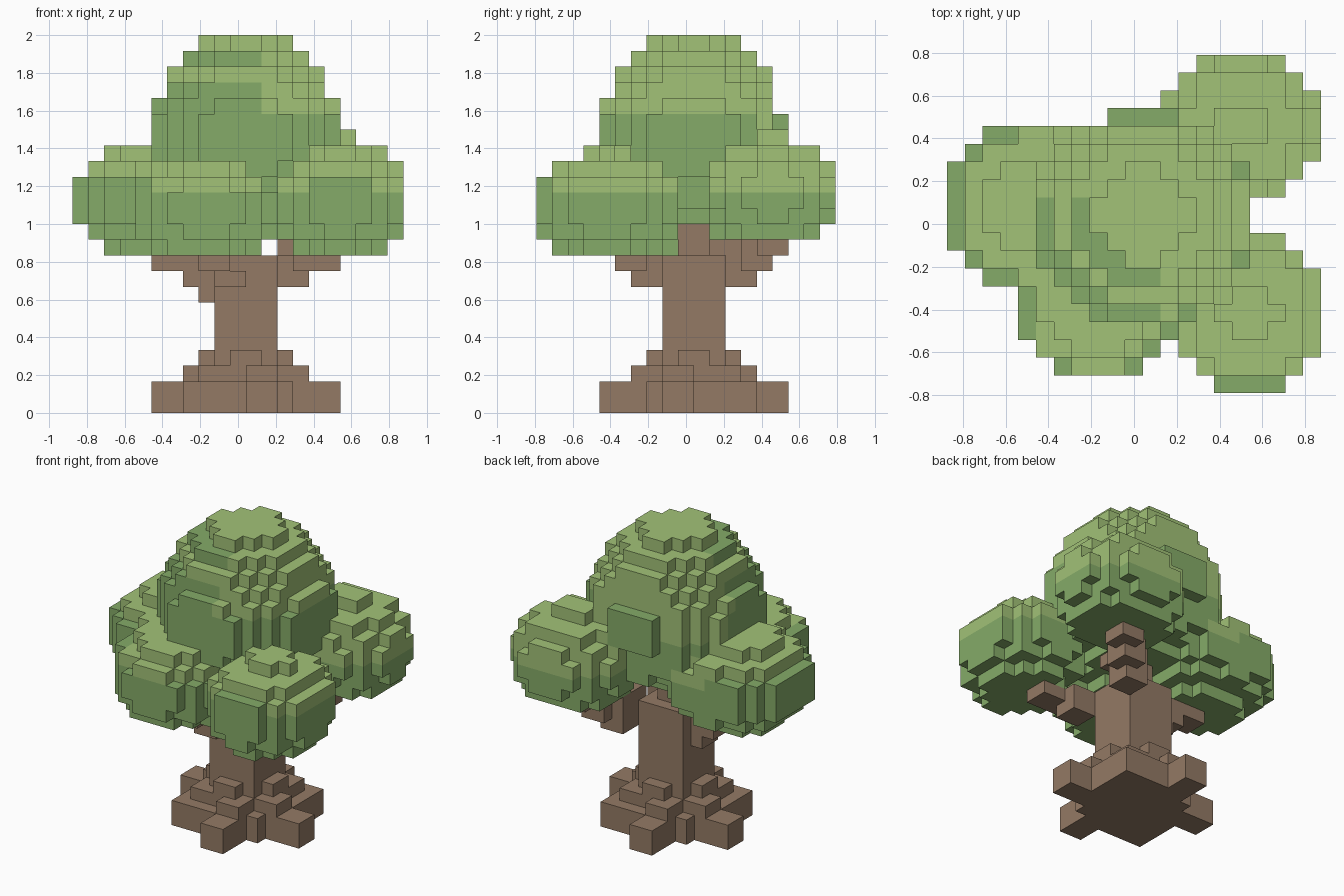
import bpy, bmesh, math

if "Cube" in bpy.data.objects:
    bpy.data.objects.remove(bpy.data.objects["Cube"])

S = 1 / 12          # voxel size
OFF = 0.5 * S       # trunk axis offset from the model centre


def box(u0, u1, v0, v1, w0, w1):
    return {(u, v, w) for u in range(u0, u1) for v in range(v0, v1) for w in range(w0, w1)}


def blob(cu, cv, cw, ru, rv, r_up, r_down, lowest=0):
    out = set()
    for u, v, w in box(-12, 12, -12, 12, lowest, 24):
        dw = w + 0.5 - cw
        d = ((u + 0.5 - cu) / ru) ** 2 + ((v + 0.5 - cv) / rv) ** 2
        if d + (dw / (r_up if dw > 0 else r_down)) ** 2 <= 1:
            out.add((u, v, w))
    return out


def mirror_diagonals(cells):
    # copies mirrored across both diagonals of the trunk
    both = cells | {(-v - 1, -u - 1, w) for u, v, w in cells}
    return both | {(v, u, w) for u, v, w in both}


# Trunk with stepped roots
trunk = box(-2, 2, -2, 2, 0, 10) | box(-1, 1, -1, 1, 10, 14)
trunk |= mirror_diagonals(box(2, 6, -2, 0, 0, 2) | box(0, 4, 0, 4, 0, 2)
                          | box(2, 3, -3, -2, 0, 2)
                          | box(2, 4, -2, 0, 2, 3) | box(2, 3, 0, 3, 2, 3)
                          | box(2, 3, -1, 1, 3, 4))

# Branches reaching into each leaf clump
for b in [(2, 4, 2, 4, 8, 11), (3, 5, 3, 5, 9, 11), (4, 6, 4, 6, 10, 11), (2, 4, 1, 4, 10, 11),
          (2, 4, -4, -2, 8, 9), (2, 4, -4, -2, 9, 10), (3, 6, -5, -3, 9, 10),
          (-3, -2, -1, 1, 7, 8), (-4, -2, -1, 1, 8, 9), (-6, -2, -1, 1, 9, 10),
          (-2, 0, -4, -2, 8, 9), (-3, -1, -5, -2, 9, 10)]:
    trunk |= box(*b)

# Leaf clumps: crown (with a small bump at the back) plus four lower ones
crown = blob(0, 0, 17, 6.2, 6.2, 7.2, 5.2) - box(-6, 6, 5, 6, 0, 24)
crown |= box(-2, 2, 5, 6, 16, 19)
left = blob(-6, 0.5, 13.5, 5.2, 4.8, 3.75, 3.75)
back_right = blob(5.5, 5, 14, 4.6, 4.3, 3.7, 3.75, 11)
front_right = blob(6, -5.5, 13.4, 4.25, 4.75, 3.4, 3.8)
front_left = blob(-2.7, -5, 13, 4.7, 4.2, 3.3, 3.6, 10)
lower = left | back_right | front_right | front_left
leaves = (crown | lower) - trunk


def is_light(c):
    u, v, w = c
    if c in lower and w < 18:
        return w >= (15 if u < -6 or v < -9 else 14)
    if u < 1 and v < 1 and w in (19, 20, 22):
        return False
    if v >= 5:
        return w >= 19
    return w >= (17 if v >= 2 and u < 4 else 19)


light = {c for c in leaves if is_light(c)}
solid = trunk | leaves
DIRS = [(a, s) for a in range(3) for s in (0, 1)]


def build(name, cells, color):
    # one quad per exposed voxel side
    bm = bmesh.new()
    cache = {}

    def vert(p):
        if p not in cache:
            cache[p] = bm.verts.new((p[0] * S + OFF, p[1] * S + OFF, p[2] * S))
        return cache[p]

    for c in sorted(cells):
        for a, s in DIRS:
            n = list(c)
            n[a] += 1 if s else -1
            if tuple(n) in solid:
                continue
            b, d = (a + 1) % 3, (a + 2) % 3
            quad = []
            for i, j in ((0, 0), (1, 0), (1, 1), (0, 1)):
                p = list(c)
                p[a] += s
                p[b] += i
                p[d] += j
                quad.append(vert(tuple(p)))
            bm.faces.new(quad if s else quad[::-1])
    me = bpy.data.meshes.new(name)
    bm.to_mesh(me)
    bm.free()
    mat = bpy.data.materials.new(name + "_color")
    mat.diffuse_color = (*color, 1)
    mat.use_nodes = True
    mat.node_tree.nodes["Principled BSDF"].inputs["Base Color"].default_value = mat.diffuse_color
    me.materials.append(mat)
    bpy.context.collection.objects.link(bpy.data.objects.new(name, me))


build("trunk", trunk, (0.295, 0.195, 0.13))
build("leaves_light", light, (0.36, 0.54, 0.185))
build("leaves_dark", leaves - light, (0.235, 0.41, 0.14))
